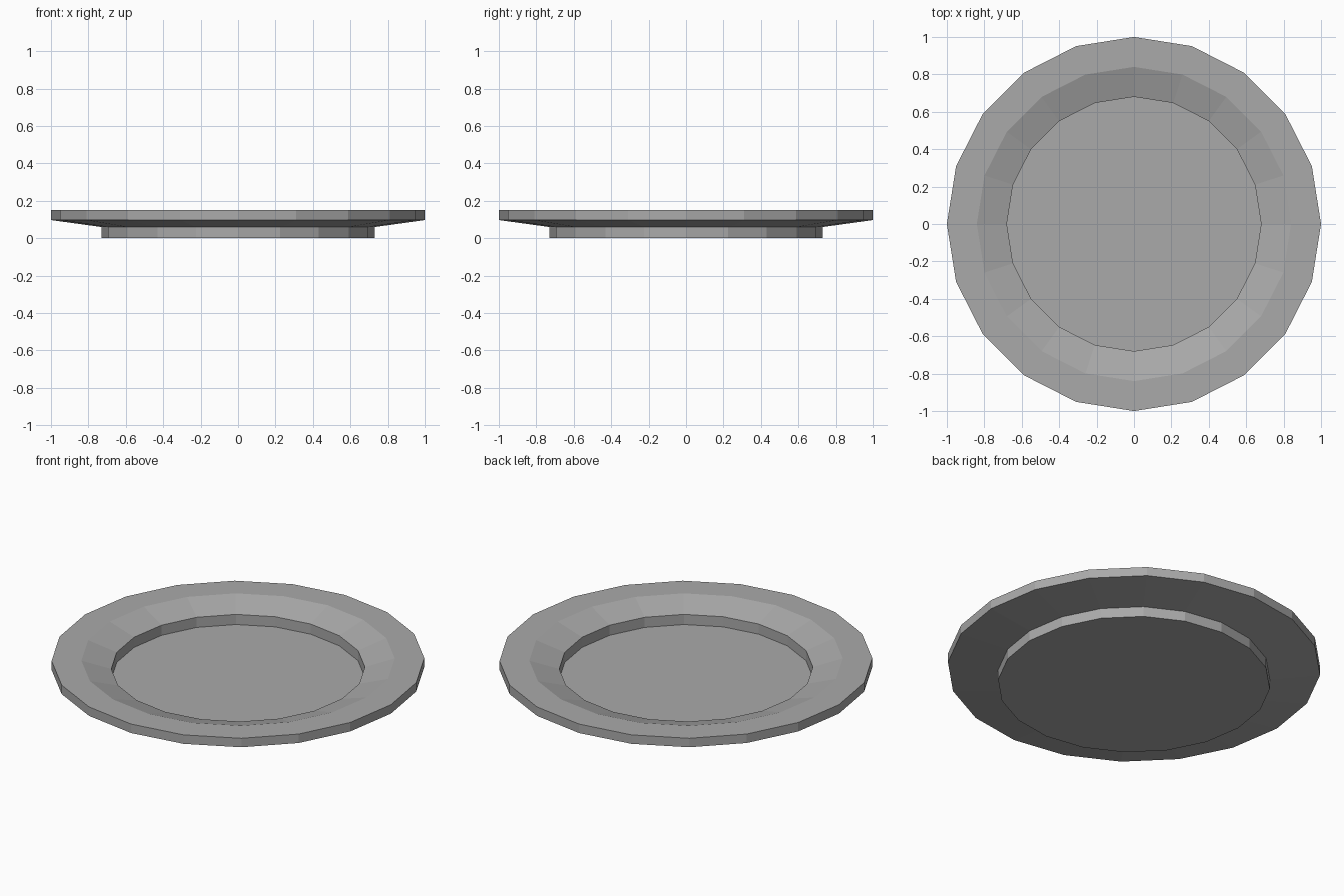
import bpy
import bmesh
import math

SIDES = 20

cube = bpy.data.objects.get("Cube")
if cube:
    bpy.data.objects.remove(cube, do_unlink=True)

# Plain grey glaze
grey = bpy.data.materials.new("plate_grey")
grey.use_nodes = True
colour = (0.4, 0.4, 0.4, 1)
grey.diffuse_color = colour
grey.node_tree.nodes["Principled BSDF"].inputs["Base Color"].default_value = colour


def lathe(name, profile, material):
    """Spin a (radius, height) profile and cap both ends with flat discs."""
    bm = bmesh.new()
    rings = []
    for radius, height in profile:
        angles = [math.tau * i / SIDES for i in range(SIDES)]
        rings.append([bm.verts.new((radius * math.cos(a), radius * math.sin(a), height))
                      for a in angles])
    for low, high in zip(rings, rings[1:]):
        for i in range(SIDES):
            j = (i + 1) % SIDES
            bm.faces.new((low[i], low[j], high[j], high[i]))
    bm.faces.new(rings[0][::-1])
    bm.faces.new(rings[-1])
    bmesh.ops.recalc_face_normals(bm, faces=bm.faces)
    mesh = bpy.data.meshes.new(name)
    bm.to_mesh(mesh)
    bm.free()
    mesh.materials.append(material)
    obj = bpy.data.objects.new(name, mesh)
    bpy.context.collection.objects.link(obj)
    return obj


# Foot, underside, rim edge, flat lip, sloped well, inner wall and floor
lathe("plate", [
    (0.73, 0.0), (0.73, 0.06),
    (1.0, 0.097), (1.0, 0.15),
    (0.84, 0.15), (0.68, 0.1),
    (0.68, 0.04),
], grey)
